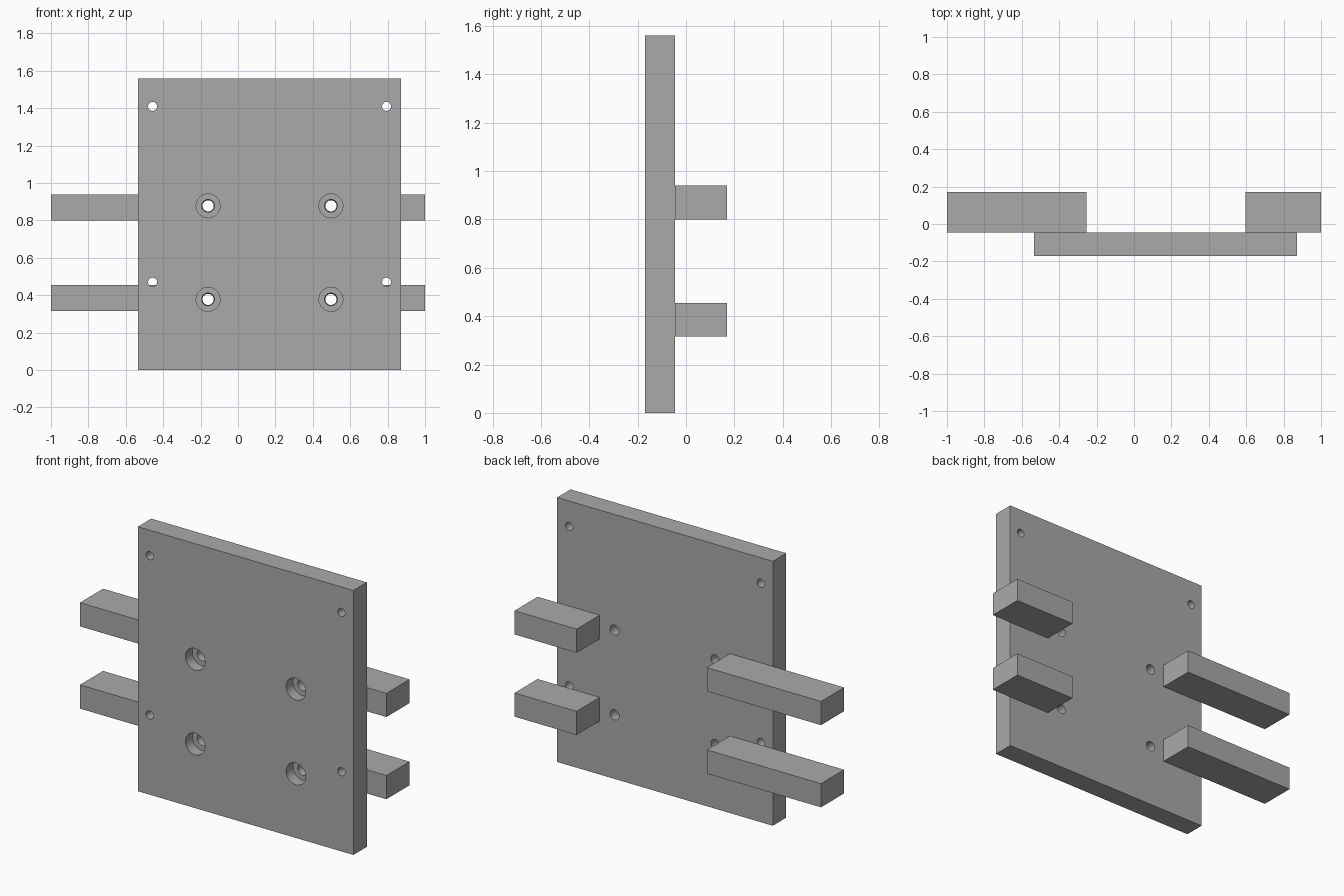
import bpy, bmesh, math
from mathutils import Matrix, Vector

cube = bpy.data.objects.get("Cube")
if cube:
    bpy.data.objects.remove(cube, do_unlink=True)

FRONT, SEAM, BACK = -0.17, -0.045, 0.17

grey = bpy.data.materials.new("plain grey")
grey.use_nodes = True
grey.diffuse_color = (0.4, 0.4, 0.4, 1)
grey.node_tree.nodes["Principled BSDF"].inputs["Base Color"].default_value = (0.4, 0.4, 0.4, 1)


def new_object(name, bm):
    bmesh.ops.recalc_face_normals(bm, faces=bm.faces)
    mesh = bpy.data.meshes.new(name)
    bm.to_mesh(mesh)
    bm.free()
    mesh.materials.append(grey)
    obj = bpy.data.objects.new(name, mesh)
    bpy.context.collection.objects.link(obj)
    return obj


def box(name, x0, x1, y0, y1, z0, z1):
    bm = bmesh.new()
    bmesh.ops.create_cube(bm, size=1)
    bmesh.ops.scale(bm, vec=(x1 - x0, y1 - y0, z1 - z0), verts=bm.verts)
    bmesh.ops.translate(bm, vec=((x0 + x1) / 2, (y0 + y1) / 2, (z0 + z1) / 2), verts=bm.verts)
    return new_object(name, bm)


def add_drill(bm, x, z, profile, sides=32):
    """Closed solid of revolution about y, from (radius, y) pairs."""
    rings = []
    for r, y in profile:
        angles = [math.tau * i / sides for i in range(sides)]
        rings.append([bm.verts.new((x + r * math.cos(a), y, z + r * math.sin(a))) for a in angles])
    for a, b in zip(rings, rings[1:]):
        for i in range(sides):
            j = (i + 1) % sides
            bm.faces.new((a[i], a[j], b[j], b[i]))
    bm.faces.new(rings[0])
    bm.faces.new(rings[-1])


# Mounting plate
plate = box("mounting_plate", -0.535, 0.872, FRONT, SEAM, 0, 1.56)

# Small corner holes and counterbored bolt holes
drills = bmesh.new()
start, end, step = FRONT - 0.05, SEAM + 0.05, FRONT + 0.065
for x in (-0.457, 0.794):
    for z in (0.47, 1.41):
        add_drill(drills, x, z, [(0.024, start), (0.024, end)])
for x in (-0.16, 0.497):
    for z in (0.378, 0.878):
        add_drill(drills, x, z, [(0.064, start), (0.064, step), (0.034, step), (0.03, SEAM), (0.03, end)])
cutter = new_object("hole_cutter", drills)
cutter.hide_render = True

cut = plate.modifiers.new("holes", "BOOLEAN")
cut.operation = "DIFFERENCE"
cut.solver = "EXACT"
cut.object = cutter
bpy.context.view_layer.objects.active = plate
bpy.ops.object.modifier_apply(modifier=cut.name)
bpy.data.objects.remove(cutter, do_unlink=True)

# Smooth the hole walls, keep the edges sharp
bpy.ops.object.select_all(action="DESELECT")
plate.select_set(True)
bpy.ops.object.shade_smooth_by_angle(angle=math.radians(30))

# Support bars behind the plate: long on the right, short on the left
for level, z in (("lower", 0.315), ("upper", 0.80)):
    box(level + "_right_bar", -1, -0.255, SEAM, BACK, z, z + 0.14)
    box(level + "_left_bar", 0.595, 1, SEAM, BACK, z, z + 0.14)
